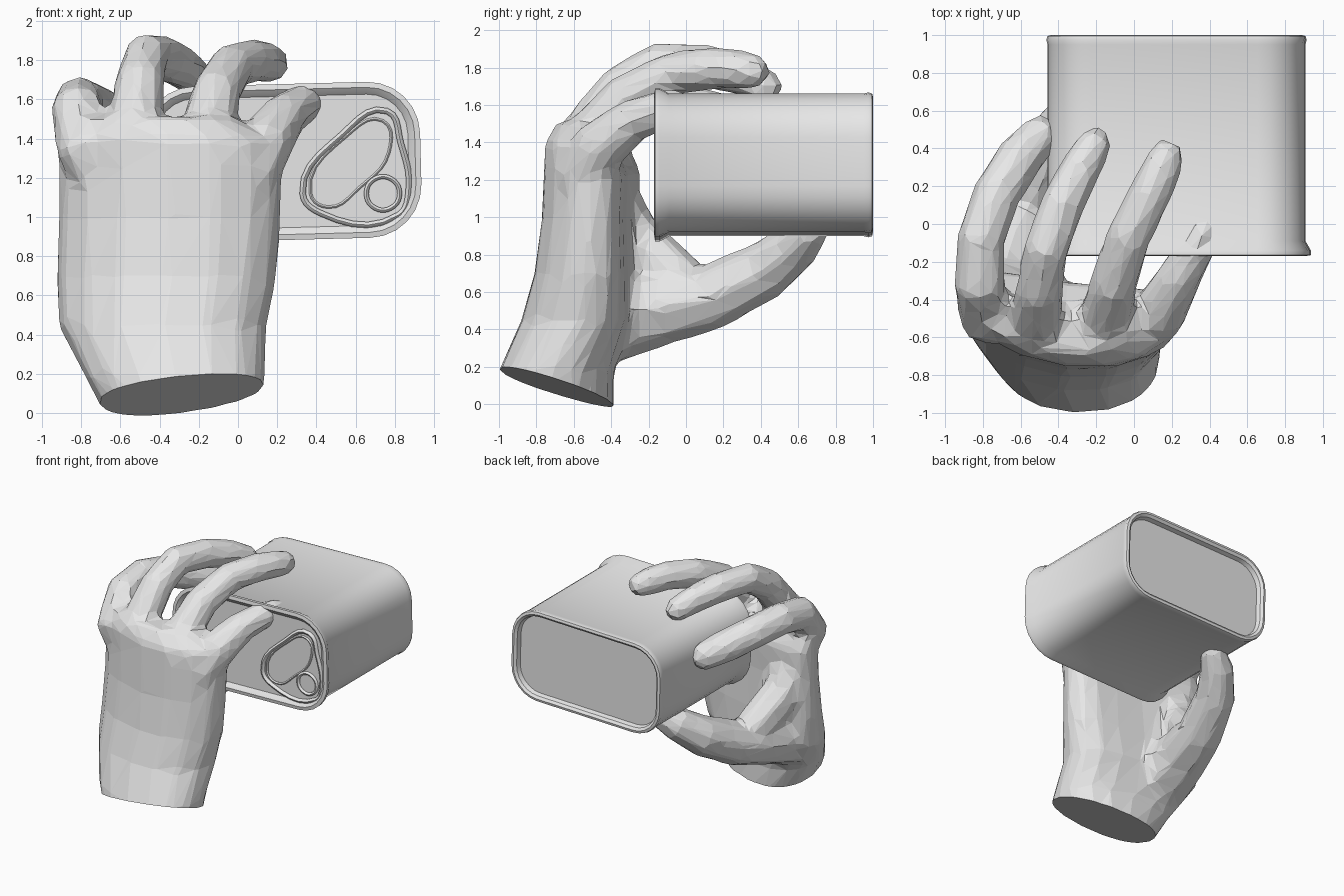
import bpy, bmesh, math
from mathutils import Vector, Matrix

cube = bpy.data.objects.get("Cube")
if cube:
    bpy.data.objects.remove(cube)

GREY = (0.8, 0.8, 0.8, 1)
grey = bpy.data.materials.new("plain grey")
grey.use_nodes = True
grey.diffuse_color = GREY
grey.node_tree.nodes["Principled BSDF"].inputs["Base Color"].default_value = GREY


def add_object(name, data):
    obj = bpy.data.objects.new(name, data)
    bpy.context.scene.collection.objects.link(obj)
    if not data.materials:
        data.materials.append(grey)
    return obj


def bake(obj):
    """Replace an object by its evaluated mesh."""
    bpy.context.view_layer.update()
    deps = bpy.context.evaluated_depsgraph_get()
    mesh = bpy.data.meshes.new_from_object(obj.evaluated_get(deps))
    name = obj.name
    bpy.data.objects.remove(obj)
    return add_object(name, mesh)


def smooth(obj, degrees):
    bpy.ops.object.select_all(action="DESELECT")
    obj.select_set(True)
    bpy.context.view_layer.objects.active = obj
    bpy.ops.object.shade_smooth_by_angle(angle=math.radians(degrees))


def loft(bm, rings):
    """Skin closed rings of points and cap both ends."""
    loops = [[bm.verts.new(p) for p in ring] for ring in rings]
    n = len(loops[0])
    faces = [bm.faces.new(loops[0]), bm.faces.new(loops[-1])]
    for a, b in zip(loops, loops[1:]):
        for i in range(n):
            j = (i + 1) % n
            faces.append(bm.faces.new((a[i], a[j], b[j], b[i])))
    bmesh.ops.recalc_face_normals(bm, faces=faces)


def limb(bm, path, sides=8):
    """Tapered tube through (x, y, z, radius) points with a blunt tip."""
    pts = [Vector(p[:3]) for p in path]
    radii = [p[3] for p in path]
    end = (pts[-1] - pts[-2]).normalized()
    pts.append(pts[-1] + end * radii[-1] * 0.6)
    radii.append(radii[-1] * 0.6)
    rings = []
    for i, (p, r) in enumerate(zip(pts, radii)):
        t = (pts[min(i + 1, len(pts) - 1)] - pts[max(i - 1, 0)]).normalized()
        a = t.cross(Vector((1, 0, 0))).normalized()
        b = t.cross(a)
        angles = [math.tau * k / sides for k in range(sides)]
        rings.append([p + r * (a * math.cos(w) + b * math.sin(w)) for w in angles])
    loft(bm, rings)


def palm_ring(z, x0, x1, y0, y1, hollow=1, sides=16):
    """Skewed oval, bent and dished so that the palm side is hollow."""
    ring = []
    for k in range(sides):
        w = math.tau * k / sides
        c, s = math.cos(w), math.sin(w)
        u = math.copysign(abs(c) ** 0.9, c)
        v = math.copysign(abs(s) ** 0.9, s)
        dish = 0.08 * u * u - 0.06 * max(s, 0) * (1 - u * u)
        skew = 0.03 + 0.04 * hollow
        ring.append(((x0 + x1) / 2 + u * (x1 - x0) / 2,
                     (y0 + y1) / 2 + v * (y1 - y0) / 2 + hollow * dish - skew * u, z))
    return ring


# Hand: palm, fingers and thumb fused into one faceted skin
bm = bmesh.new()
loft(bm, [palm_ring(*s) for s in (
    (-0.12, -0.62, 0.09, -1.10, -0.39, 0),
    (0.18, -0.78, 0.14, -1.00, -0.37, 0.3),
    (0.45, -0.92, 0.15, -0.88, -0.25, 0.9),
    (0.70, -0.93, 0.20, -0.81, -0.25),
    (1.00, -0.92, 0.22, -0.77, -0.26),
    (1.25, -0.92, 0.23, -0.76, -0.25),
    (1.40, -0.93, 0.18, -0.75, -0.35),
    (1.51, -0.87, -0.02, -0.68, -0.44))])

index_finger = [(-0.70, -0.50, 1.12, .11), (-0.78, -0.50, 1.34, .15),
                (-0.82, -0.32, 1.55, .14), (-0.81, -0.08, 1.59, .13),
                (-0.73, 0.15, 1.55, .13), (-0.60, 0.36, 1.47, .13),
                (-0.48, 0.49, 1.40, .11)]
middle_finger = [(-0.55, -0.55, 1.15, .13), (-0.53, -0.57, 1.40, .15),
                 (-0.50, -0.35, 1.69, .13), (-0.47, -0.14, 1.82, .12),
                 (-0.38, 0.10, 1.81, .12), (-0.28, 0.30, 1.76, .11),
                 (-0.20, 0.44, 1.69, .095)]
ring_finger = [(-0.20, -0.55, 1.12, .13), (-0.17, -0.58, 1.36, .15),
               (-0.11, -0.32, 1.64, .13), (-0.03, -0.07, 1.77, .12),
               (0.08, 0.15, 1.80, .115), (0.14, 0.28, 1.79, .11),
               (0.18, 0.38, 1.78, .095)]
little_finger = [(0.03, -0.53, 1.02, .13), (0.06, -0.55, 1.22, .15),
                 (0.14, -0.46, 1.38, .15), (0.24, -0.28, 1.52, .12),
                 (0.33, -0.12, 1.58, .105), (0.38, -0.01, 1.60, .085)]
thumb = [(-0.62, -0.43, 0.47, .26), (-0.60, -0.14, 0.52, .21),
         (-0.54, 0.13, 0.57, .18), (-0.44, 0.43, 0.72, .16),
         (-0.32, 0.59, 0.85, .135), (-0.20, 0.68, 0.94, .095)]
thumb_web = [(-0.74, -0.43, 1.15, .16), (-0.70, -0.28, 0.88, .16),
             (-0.60, -0.03, 0.66, .15)]
for path in (index_finger, middle_finger, ring_finger, little_finger,
             thumb, thumb_web):
    limb(bm, path)
mesh = bpy.data.meshes.new("hand")
bm.to_mesh(mesh)
bm.free()
hand = add_object("hand", mesh)
remesh = hand.modifiers.new("fuse", "REMESH")
remesh.mode = "VOXEL"
remesh.voxel_size = 0.03
soften = hand.modifiers.new("soften", "SMOOTH")
soften.factor = 0.5
soften.iterations = 6
facet = hand.modifiers.new("facet", "DECIMATE")
facet.ratio = 0.07
hand = bake(hand)

# Slanted flat cut at the wrist
bm = bmesh.new()
bm.from_mesh(hand.data)
cut = bmesh.ops.bisect_plane(
    bm, geom=bm.verts[:] + bm.edges[:] + bm.faces[:], dist=1e-5,
    plane_co=(-0.29, -0.71, 0.10), plane_no=(-0.1, 0.31, 1), clear_inner=True)
rim = [e for e in cut["geom_cut"] if isinstance(e, bmesh.types.BMEdge)]
bmesh.ops.holes_fill(bm, edges=rim, sides=0)
bmesh.ops.recalc_face_normals(bm, faces=bm.faces)
for f in bm.faces:
    f.smooth = False
bm.to_mesh(hand.data)
bm.free()


# Tin: rounded oblong section swept along y, with rolled rims and sunk ends
def tin_ring(y, grow, steps=7):
    w, h, r = 0.68 + grow, 0.37 + grow, 0.24 + grow
    ring = []
    for q, (sx, sz) in enumerate(((1, 1), (-1, 1), (-1, -1), (1, -1))):
        for k in range(steps):
            a = math.pi / 2 * (q + k / (steps - 1))
            ring.append((sx * (w - r) + r * math.cos(a), y,
                         sz * (h - r) + r * math.sin(a)))
    return ring


bm = bmesh.new()
loft(bm, [tin_ring(*s) for s in (
    (-0.14, -0.035), (-0.155, -0.02), (-0.17, 0.0), (-0.165, 0.028),
    (-0.14, 0.028), (-0.09, 0), (0.95, 0), (0.975, 0.006),
    (0.995, 0.0), (1.0, -0.02), (0.985, -0.04), (0.95, -0.05))])
place = Matrix.Translation((0.225, 0, 1.28)) @ Matrix.Rotation(math.radians(-1.5), 4, "Y")
bmesh.ops.transform(bm, matrix=place, verts=bm.verts)
mesh = bpy.data.meshes.new("tin")
bm.to_mesh(mesh)
bm.free()
smooth(add_object("tin", mesh), 35)


# Raised beads on the front lid
def bead(name, points, radius):
    curve = bpy.data.curves.new(name, "CURVE")
    curve.dimensions = "3D"
    curve.bevel_depth = radius
    curve.bevel_resolution = 1
    curve.resolution_u = 5
    spline = curve.splines.new("BEZIER")
    spline.bezier_points.add(len(points) - 1)
    for b, (x, z) in zip(spline.bezier_points, points):
        b.co = (x, -0.142, z)
        b.handle_left_type = b.handle_right_type = "AUTO"
    spline.use_cyclic_u = True
    smooth(bake(add_object(name, curve)), 60)


bead("lid_panel_bead", [(0.33, 1.12), (0.53, 1.42), (0.76, 1.54), (0.83, 1.38),
                        (0.87, 1.12), (0.82, 1.01), (0.42, 1.02)], 0.018)
bead("pull_tab_bead", [(0.37, 1.12), (0.55, 1.41), (0.74, 1.49), (0.77, 1.33),
                       (0.62, 1.15), (0.46, 1.05)], 0.009)
bead("pull_tab_ring", [(0.74 + 0.085 * math.cos(a * math.pi / 3),
                        1.12 + 0.085 * math.sin(a * math.pi / 3))
                       for a in range(6)], 0.014)
